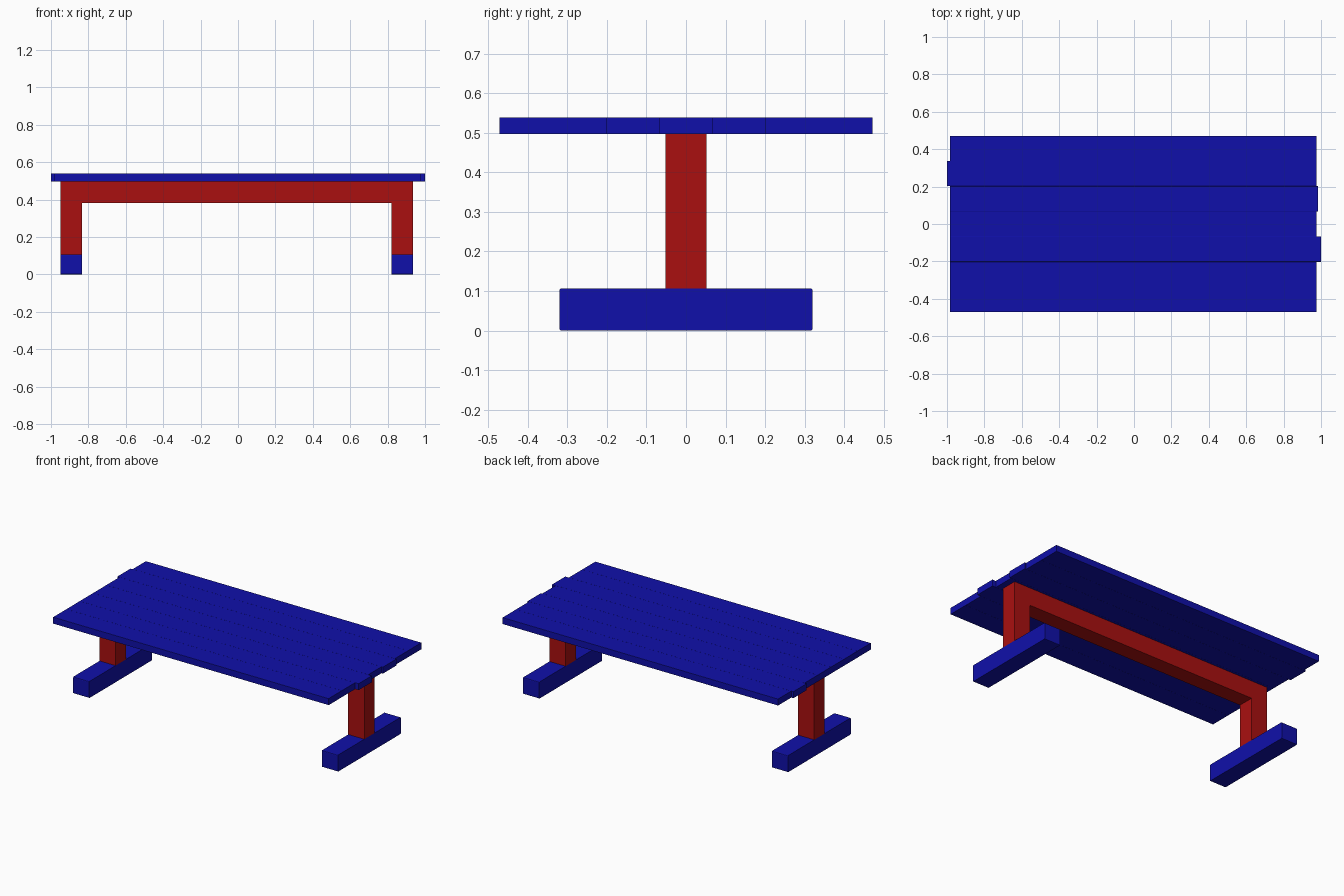
import bpy, bmesh

if "Cube" in bpy.data.objects:
    bpy.data.objects.remove(bpy.data.objects["Cube"])


def material(name, color):
    m = bpy.data.materials.new(name)
    m.diffuse_color = color
    m.use_nodes = True
    m.node_tree.nodes["Principled BSDF"].inputs["Base Color"].default_value = m.diffuse_color
    return m


blue = material("blue_paint", (0.005, 0.005, 0.4, 1))
red = material("red_paint", (0.4, 0.005, 0.005, 1))


def box(name, x, y, z, mat, bevel=0.0):
    """Box from (min, max) pairs on each axis; bevel softens the long x edges."""
    bm = bmesh.new()
    bmesh.ops.create_cube(bm, size=1)
    for v in bm.verts:
        v.co = [lo + (c + 0.5) * (hi - lo) for c, (lo, hi) in zip(v.co, (x, y, z))]
    if bevel:
        edges = [e for e in bm.edges
                 if abs(e.verts[0].co.x - e.verts[1].co.x) > 0.01]
        bmesh.ops.bevel(bm, geom=edges, offset=bevel, segments=2,
                        profile=0.5, affect='EDGES')
    mesh = bpy.data.meshes.new(name)
    bm.to_mesh(mesh)
    bm.free()
    mesh.materials.append(mat)
    ob = bpy.data.objects.new(name, mesh)
    bpy.context.collection.objects.link(ob)
    return ob


# Table top: seven planks, a few with slightly protruding ends
PLANKS, WIDTH = 7, 0.1347
left_end = {5: -1.0}
right_end = {2: 1.0, 4: 0.985}
for i in range(PLANKS):
    y = (i - PLANKS / 2) * WIDTH
    box(f"top_plank_{i + 1}",
        (left_end.get(i, -0.985), right_end.get(i, 0.975)),
        (y, y + WIDTH), (0.497, 0.539), blue, bevel=0.001)

# Trestle legs: post on a wide foot at each end
MID, HALF = -0.007, 0.052
for side, sx in (("left", -1), ("right", 1)):
    x = sorted((MID + sx * 0.828, MID + sx * 0.942))
    box(f"{side}_foot", x, (-0.32, 0.32), (0.0, 0.107), blue, bevel=0.005)
    box(f"{side}_post", x, (-HALF, HALF), (0.107, 0.497), red)

# Beam joining the posts under the top
box("beam", (MID - 0.828, MID + 0.828), (-HALF, HALF), (0.383, 0.497), red)
